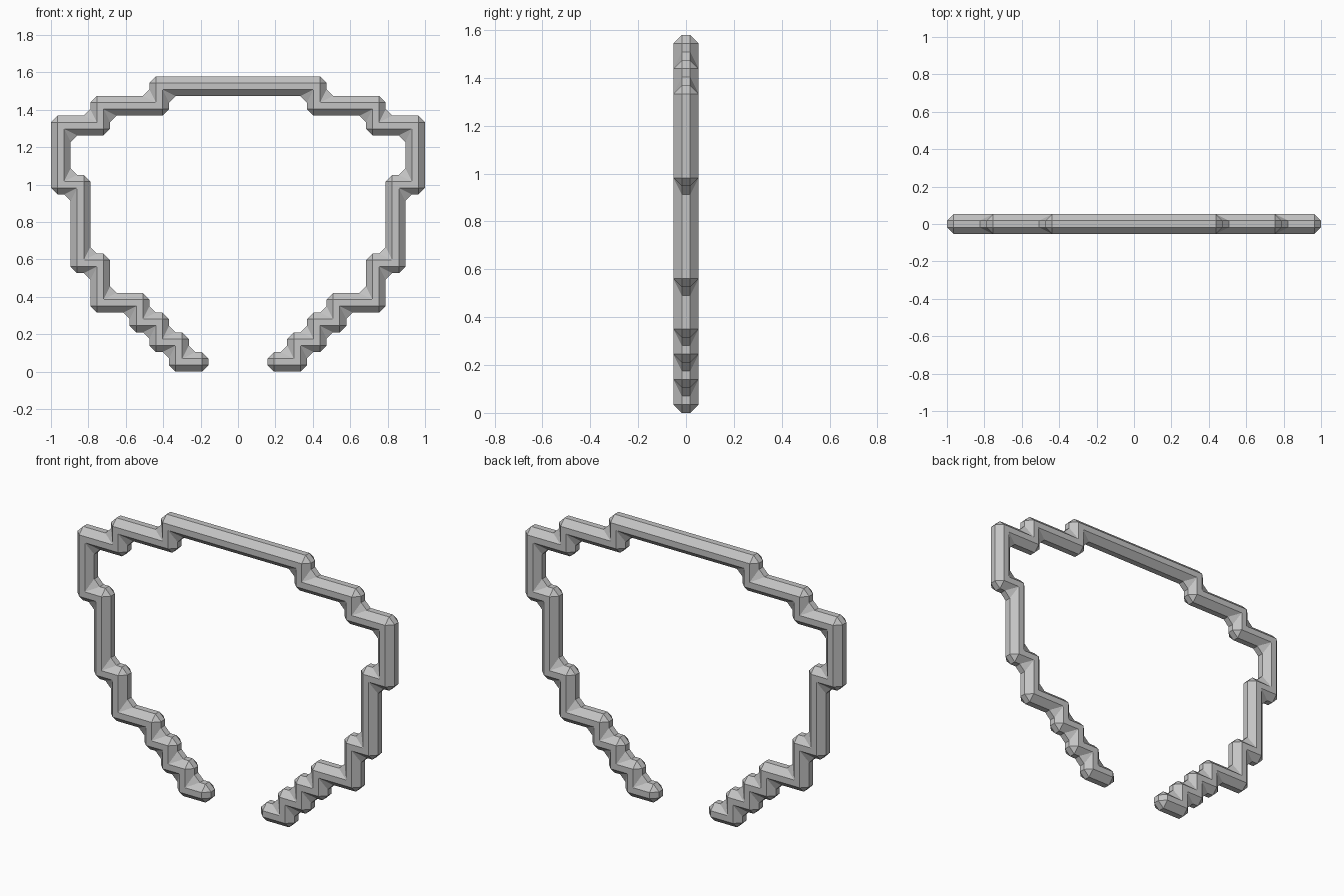
import bpy, bmesh
from mathutils import Vector

if "Cube" in bpy.data.objects:
    bpy.data.objects.remove(bpy.data.objects["Cube"])

COLS = 19
CELL = 2 / COLS

# Left half of the stepped path, as corner cells (column, row)
corners = [(7, 0), (6, 0), (6, 1), (5, 1), (5, 2), (4, 2), (4, 3), (2, 3), (2, 5),
           (1, 5), (1, 9), (0, 9), (0, 12), (2, 12), (2, 13), (5, 13), (5, 14), (9, 14)]

# Fill in every cell between corners, with its mirror twin
cells = set()
for (c0, r0), (c1, r1) in zip(corners, corners[1:]):
    for c in range(min(c0, c1), max(c0, c1) + 1):
        for r in range(min(r0, r1), max(r0, r1) + 1):
            cells |= {(c, r), (COLS - 1 - c, r)}

# One flat outline merged from the cells
bm = bmesh.new()
for c, r in sorted(cells):
    square = [(c, r), (c + 1, r), (c + 1, r + 1), (c, r + 1)]
    bm.faces.new([bm.verts.new((x * CELL - 1, -CELL / 2, z * CELL)) for x, z in square])
bmesh.ops.remove_doubles(bm, verts=bm.verts[:], dist=0.001)
bmesh.ops.dissolve_limit(bm, angle_limit=0.01, verts=bm.verts[:], edges=bm.edges[:])

# Extrude to one cell of depth
solid = bmesh.ops.extrude_face_region(bm, geom=bm.faces[:], use_keep_orig=True)
back = [g for g in solid["geom"] if isinstance(g, bmesh.types.BMVert)]
bmesh.ops.translate(bm, verts=back, vec=Vector((0, CELL, 0)))
bmesh.ops.recalc_face_normals(bm, faces=bm.faces[:])

mesh = bpy.data.meshes.new("stepped_frame")
bm.to_mesh(mesh)
bm.free()
frame = bpy.data.objects.new("stepped_frame", mesh)
bpy.context.collection.objects.link(frame)

# Wide flat chamfer on every edge, inside corners included
bevel = frame.modifiers.new("chamfer", 'BEVEL')
bevel.width = CELL / 3
bevel.segments = 1
bevel.limit_method = 'ANGLE'

# Plain grey
grey = bpy.data.materials.new("plain_grey")
grey.use_nodes = True
colour = (0.55, 0.55, 0.55, 1)
grey.diffuse_color = colour
grey.node_tree.nodes["Principled BSDF"].inputs["Base Color"].default_value = colour
mesh.materials.append(grey)
